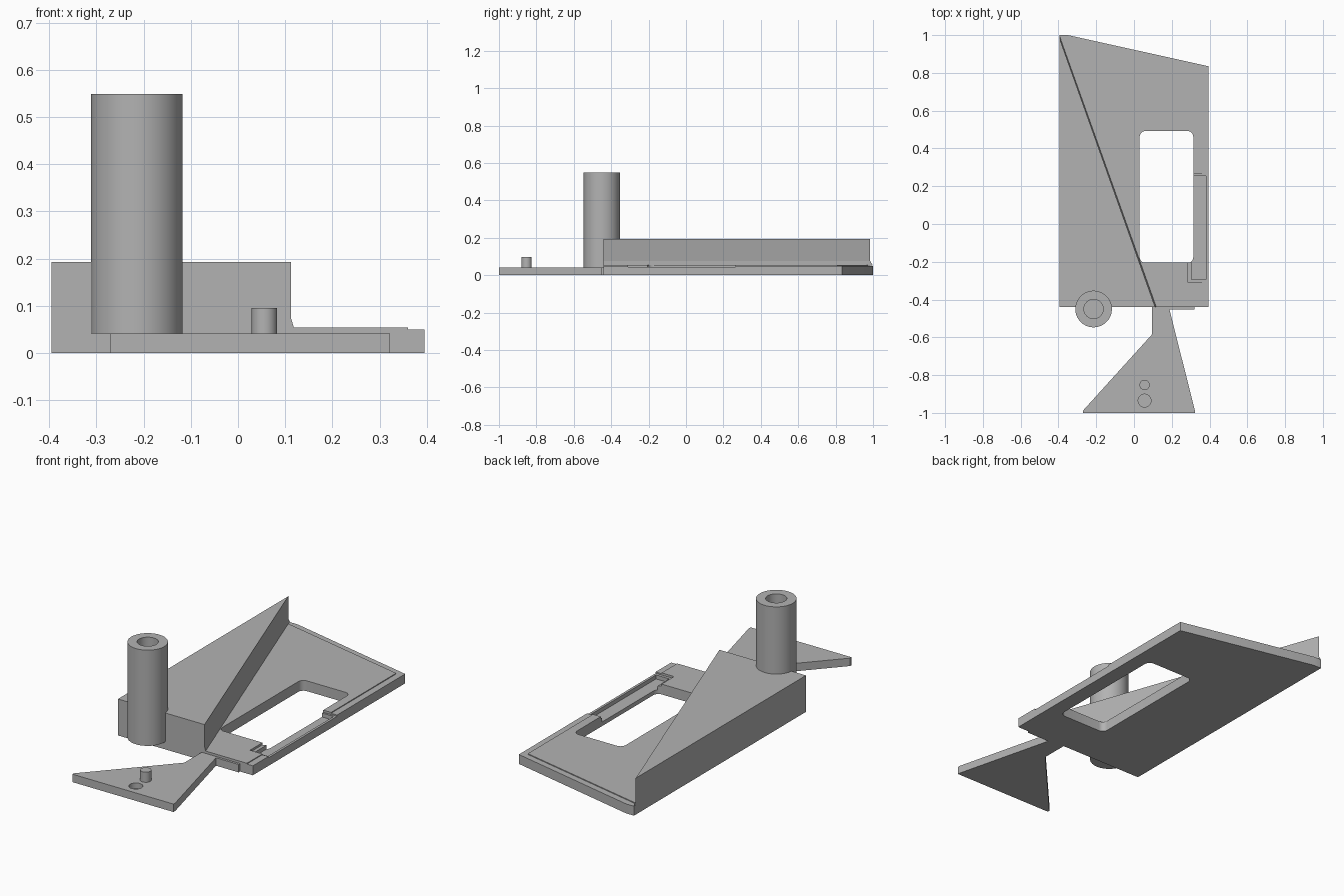
import bpy, bmesh, math

if "Cube" in bpy.data.objects:
    bpy.data.objects.remove(bpy.data.objects["Cube"])

grey = bpy.data.materials.new("plain grey")
grey.diffuse_color = (0.45, 0.45, 0.45, 1)
grey.use_nodes = True
grey.node_tree.nodes["Principled BSDF"].inputs["Base Color"].default_value = grey.diffuse_color


def prism(name, outline, z0, z1, top=None):
    """Extrude an outline from z0 to z1, optionally to a different top outline."""
    bm = bmesh.new()
    lo = [bm.verts.new((x, y, z0)) for x, y in outline]
    hi = [bm.verts.new((x, y, z1)) for x, y in (top or outline)]
    n = len(lo)
    bm.faces.new(lo[::-1])
    bm.faces.new(hi)
    for i in range(n):
        j = (i + 1) % n
        bm.faces.new((lo[i], lo[j], hi[j], hi[i]))
    bmesh.ops.recalc_face_normals(bm, faces=bm.faces)
    mesh = bpy.data.meshes.new(name)
    bm.to_mesh(mesh)
    bm.free()
    mesh.materials.append(grey)
    ob = bpy.data.objects.new(name, mesh)
    bpy.context.collection.objects.link(ob)
    return ob


def circle(cx, cy, r, n=48):
    return [(cx + r * math.cos(2 * math.pi * i / n),
             cy + r * math.sin(2 * math.pi * i / n)) for i in range(n)]


def rect(x0, x1, y0, y1, r=0.0, n=6):
    """Rectangle, with rounded corners when r is given."""
    if not r:
        return [(x0, y0), (x1, y0), (x1, y1), (x0, y1)]
    pts = []
    for k, (cx, cy) in enumerate([(x1 - r, y1 - r), (x0 + r, y1 - r),
                                  (x0 + r, y0 + r), (x1 - r, y0 + r)]):
        for i in range(n + 1):
            a = math.pi / 2 * (k + i / n)
            pts.append((cx + r * math.cos(a), cy + r * math.sin(a)))
    return pts


def boolean(ob, other, operation='DIFFERENCE'):
    m = ob.modifiers.new("cut", 'BOOLEAN')
    m.operation, m.solver, m.object = operation, 'EXACT', other
    bpy.context.view_layer.objects.active = ob
    bpy.ops.object.modifier_apply(modifier=m.name)
    bpy.data.objects.remove(other)


def smooth(ob):
    bpy.ops.object.select_all(action='DESELECT')
    ob.select_set(True)
    bpy.context.view_layer.objects.active = ob
    bpy.ops.object.shade_smooth_by_angle(angle=math.radians(30))


# base plate with a thin raised deck
plate = prism("base_plate", [(-0.395, -0.44), (0.395, -0.44), (0.395, 0.835),
                             (-0.35, 1.0), (-0.395, 1.0)], 0, 0.05)
deck = prism("deck", [(-0.395, -0.44), (0.36, -0.44), (0.36, 0.81),
                      (-0.395, 0.975)], 0.03, 0.0545)
boolean(plate, deck, 'UNION')
# window, shallow recess and deeper side slot
boolean(plate, prism("window_cutter", rect(0.03, 0.314, -0.205, 0.492, 0.03), -0.1, 0.2))
boolean(plate, prism("recess_cutter", rect(0.287, 0.45, -0.31, 0.265), 0.043, 0.2))
boolean(plate, prism("slot_cutter", rect(0.305, 0.382, -0.295, 0.255), 0.022, 0.2))
smooth(plate)

# tall triangular block and the small flare along its foot
tri = [(-0.395, -0.44), (0.112, -0.44), (-0.395, 0.985)]
prism("wedge_block", tri, 0.03, 0.193)
prism("wedge_foot", [(-0.395, -0.44), (0.119, -0.44), (-0.395, 0.999)],
      0.052, 0.075, top=tri)

# hollow post
post = prism("post", circle(-0.214, -0.45, 0.097, 64), 0.042, 0.549)
boolean(post, prism("bore_cutter", circle(-0.214, -0.45, 0.051), 0.25, 0.7))
smooth(post)

# tail with a blind hole and a pin
tail = prism("tail", [(0.095, -0.43), (0.095, -0.585), (-0.27, -0.988), (-0.27, -1.0),
                      (0.322, -1.0), (0.322, -0.985), (0.187, -0.45), (0.187, -0.43)],
             0, 0.042)
boolean(tail, prism("hole_cutter", circle(0.056, -0.935, 0.034), 0.012, 0.1))
smooth(tail)
smooth(prism("pin", circle(0.056, -0.852, 0.027), 0.03, 0.096))

# small front tab beside the tail
prism("front_tab", rect(0.18, 0.32, -0.452, -0.43), 0, 0.042)
